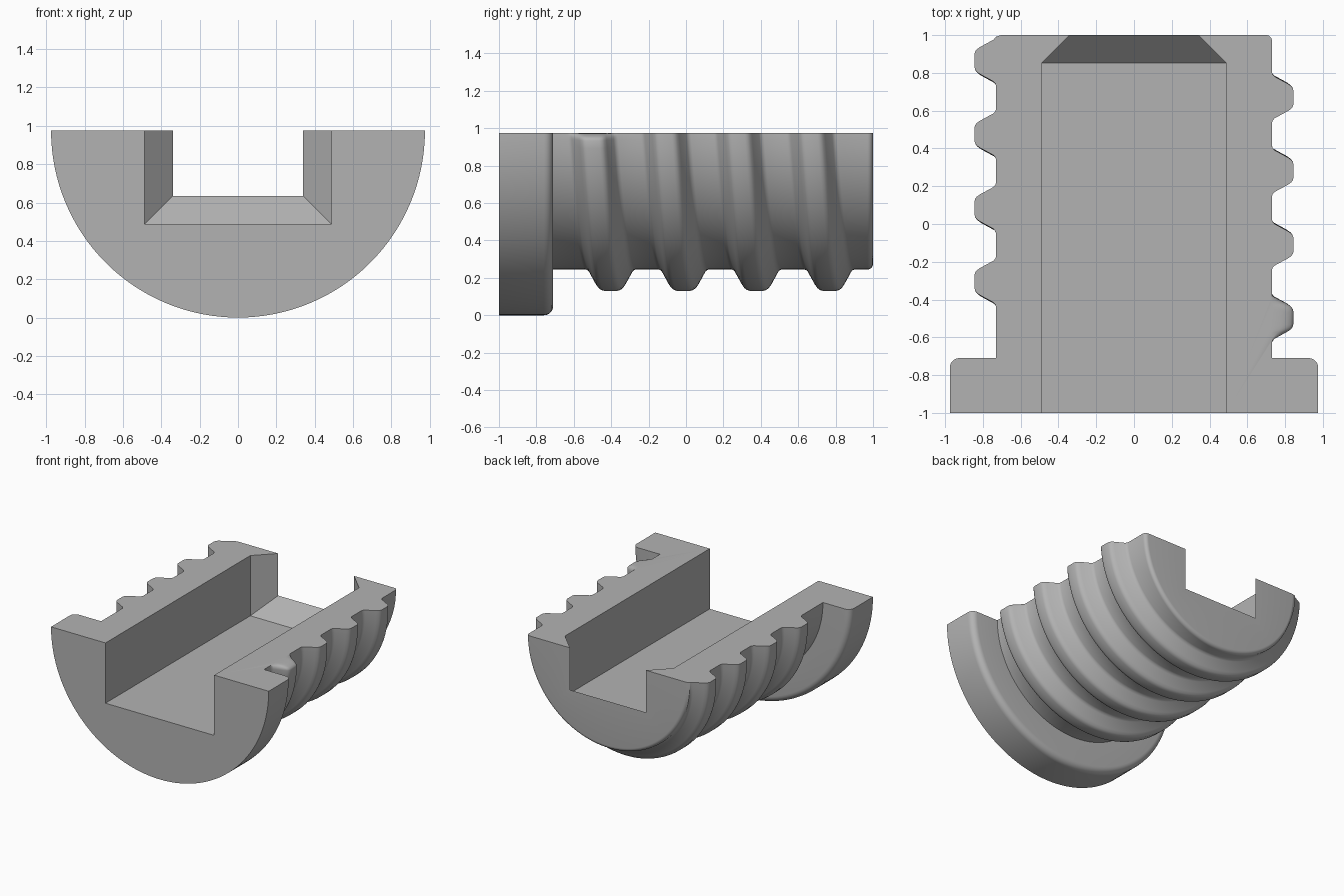
import bpy, bmesh
from math import sin, cos, pi, radians

AXIS_Z = 0.975      # height of the cut plane and screw axis
FLANGE_R = 0.975
CORE_R = 0.73
SHOULDER = -0.71    # back face of the flange
PITCH = 0.39
FIRST = -0.5        # first thread crest on the left side
TURNS = 4

# Half of one thread section: (distance from crest, height over core)
HALF = [(0.135, 0), (0.122, 0.004), (0.11, 0.015), (0.072, 0.085),
        (0.06, 0.102), (0.048, 0.111), (0.033, 0.115)]
RIDGE = [(-d, h) for d, h in HALF] + [(d, h) for d, h in reversed(HALF)]

old = bpy.data.objects.get("Cube")
if old:
    bpy.data.objects.remove(old, do_unlink=True)

grey = bpy.data.materials.new("plain grey")
grey.use_nodes = True
grey.diffuse_color = (0.45, 0.45, 0.45, 1)
grey.node_tree.nodes["Principled BSDF"].inputs["Base Color"].default_value = grey.diffuse_color


def rounding(r, y, size, steps=6):
    """Quarter round from the outer wall to the back face at y."""
    return [(r - size + size * cos(a), y - size + size * sin(a))
            for a in (pi / 2 * i / steps for i in range(steps + 1))]


def section(angle):
    """Radius and y of the screw outline at one angle around the axis."""
    pts = [(0, -1), (FLANGE_R, -1)]
    pts += rounding(FLANGE_R, SHOULDER, 0.05)
    pts.append((CORE_R, SHOULDER))
    for k in range(TURNS):
        crest = FIRST + PITCH * (k + angle / (2 * pi))
        # The thread starts with a rounded end just below the cut plane
        t = min(angle / 0.05, 1) if k == 0 else 1
        grow = (1 - (1 - t) ** 2) ** 0.5
        pts += [(CORE_R + h * grow, min(crest + d, 0.99)) for d, h in RIDGE]
    last = pts[-1][1]
    pts += [(r, max(y, last + 0.001 * (i + 1)))
            for i, (r, y) in enumerate(rounding(CORE_R, 1, 0.03))]
    pts[-1] = (pts[-1][0], 1)
    return pts + [(0, 1)]


def loft(name, rings, closed):
    """Skin a row of point rings; end rings become caps."""
    bm = bmesh.new()
    rows = [[bm.verts.new(p) for p in ring] for ring in rings]
    n = len(rows[0])
    for a, b in zip(rows, rows[1:]):
        for i in range(n if closed else n - 1):
            j = (i + 1) % n
            bm.faces.new((a[i], a[j], b[j], b[i]))
    bm.faces.new(rows[0])
    bm.faces.new(rows[-1])
    bmesh.ops.remove_doubles(bm, verts=bm.verts, dist=0.00001)
    bmesh.ops.recalc_face_normals(bm, faces=bm.faces)
    mesh = bpy.data.meshes.new(name)
    bm.to_mesh(mesh)
    bm.free()
    obj = bpy.data.objects.new(name, mesh)
    bpy.context.collection.objects.link(obj)
    mesh.materials.append(grey)
    return obj


# Half screw with flange and helical thread
angles = [0, 0.004, 0.012, 0.025, 0.037] + [pi * i / 64 for i in range(1, 65)]
screw = loft("half_screw",
             [[(r * cos(a), y, AXIS_Z - r * sin(a)) for r, y in section(a)]
              for a in angles], closed=False)

# Square channel, narrowing at the back end
channel = loft("channel_cutter",
               [[(-w, y, floor), (w, y, floor), (w, y, 1.2), (-w, y, 1.2)]
                for y, w, floor in [(-1.1, 0.487, 0.487), (0.853, 0.487, 0.487),
                                    (1.1, 0.24, 0.734)]], closed=True)
channel.hide_render = True

cut = screw.modifiers.new("channel", 'BOOLEAN')
cut.operation = 'DIFFERENCE'
cut.solver = 'EXACT'
cut.object = channel

bpy.ops.object.select_all(action='DESELECT')
screw.select_set(True)
bpy.context.view_layer.objects.active = screw
bpy.ops.object.modifier_apply(modifier=cut.name)
bpy.data.objects.remove(channel, do_unlink=True)
bpy.ops.object.shade_smooth_by_angle(angle=radians(35))
